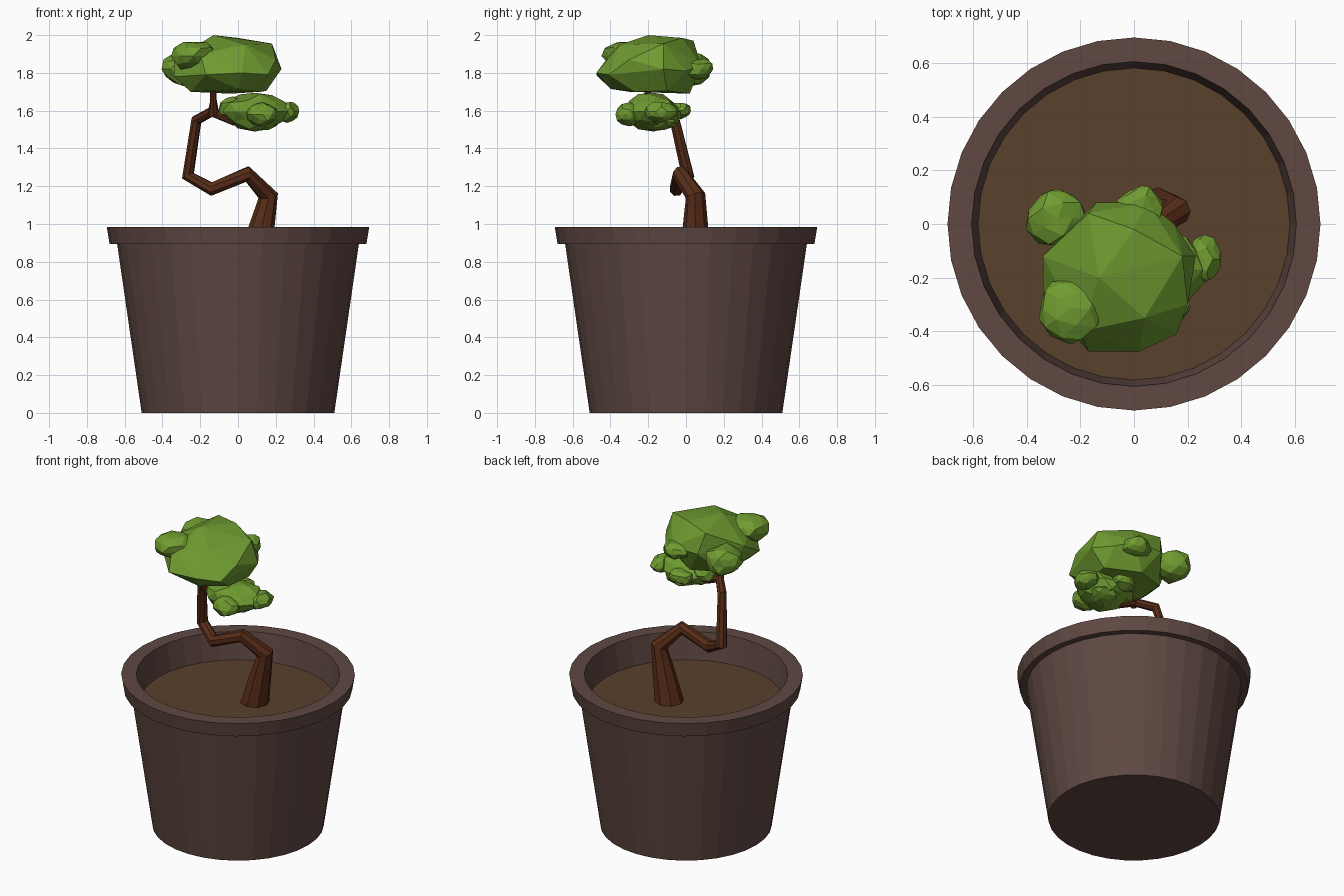
import bpy, bmesh, math, random
from mathutils import Vector

if "Cube" in bpy.data.objects:
    bpy.data.objects.remove(bpy.data.objects["Cube"])

random.seed(4)


def material(name, rgb):
    m = bpy.data.materials.new(name)
    m.diffuse_color = (*rgb, 1)
    m.use_nodes = True
    m.node_tree.nodes["Principled BSDF"].inputs["Base Color"].default_value = m.diffuse_color
    return m


CLAY = material("clay", (0.115, 0.065, 0.055))
SOIL = material("earth", (0.10, 0.052, 0.025))
BARK = material("bark", (0.10, 0.026, 0.009))
LEAF = material("leaf", (0.16, 0.33, 0.03))


def finish(name, bm, mat):
    bmesh.ops.recalc_face_normals(bm, faces=bm.faces)
    me = bpy.data.meshes.new(name)
    bm.to_mesh(me)
    bm.free()
    ob = bpy.data.objects.new(name, me)
    bpy.context.collection.objects.link(ob)
    me.materials.append(mat)
    return ob


def lathe(name, profile, mat, sides=32, cap_first=False, cap_last=False):
    bm = bmesh.new()
    rings = [[bm.verts.new((r * math.cos(math.tau * i / sides),
                            r * math.sin(math.tau * i / sides), z))
              for i in range(sides)] for r, z in profile]
    for a, b in zip(rings, rings[1:]):
        for i in range(sides):
            j = (i + 1) % sides
            bm.faces.new((a[i], a[j], b[j], b[i]))
    if cap_first:
        bm.faces.new(rings[0])
    if cap_last:
        bm.faces.new(rings[-1])
    return finish(name, bm, mat)


def branch(name, points):
    # points are (x, y, z, radius); eight-sided tapered tube
    cu = bpy.data.curves.new(name, 'CURVE')
    cu.dimensions = '3D'
    cu.bevel_depth = 1.0
    cu.bevel_resolution = 2
    cu.use_fill_caps = True
    sp = cu.splines.new('POLY')
    sp.use_smooth = False
    sp.points.add(len(points) - 1)
    for p, (x, y, z, r) in zip(sp.points, points):
        p.co = (x, y, z, 1)
        p.radius = r
    ob = bpy.data.objects.new(name, cu)
    bpy.context.collection.objects.link(ob)
    cu.materials.append(BARK)
    bpy.ops.object.select_all(action='DESELECT')
    ob.select_set(True)
    bpy.context.view_layer.objects.active = ob
    bpy.ops.object.convert(target='MESH')


def add_lobe(bm, centre, radii, detail=2):
    # faceted ellipsoid with uneven surface
    verts = bmesh.ops.create_icosphere(bm, subdivisions=detail, radius=1)['verts']
    for v in verts:
        k = random.uniform(0.86, 1.1)
        v.co = Vector([c + r * k * n for c, r, n in zip(centre, radii, v.co)])


# Pot: outer wall, overhanging rim, inner wall down to the soil
lathe("pot", [(0.51, 0), (0.64, 0.895), (0.68, 0.895), (0.695, 0.985),
              (0.605, 0.985), (0.58, 0.80)], CLAY, cap_first=True)
lathe("soil", [(0.582, 0.81)], SOIL, cap_first=True)

# Trunk and the two twigs that carry the foliage
branch("trunk", [(0.085, 0.05, 0.79, 0.088), (0.125, 0.05, 0.98, 0.068),
                 (0.16, 0.05, 1.15, 0.053), (0.05, -0.03, 1.265, 0.042),
                 (-0.14, -0.05, 1.185, 0.038), (-0.265, 0.01, 1.255, 0.035),
                 (-0.22, -0.06, 1.55, 0.029), (-0.13, -0.16, 1.60, 0.025)])
branch("upper_twig", [(-0.13, -0.15, 1.58, 0.032), (-0.13, -0.19, 1.65, 0.018),
                      (-0.135, -0.22, 1.76, 0.015)])
branch("lower_twig", [(-0.15, -0.15, 1.60, 0.025), (-0.02, -0.17, 1.54, 0.02),
                      (0.08, -0.17, 1.55, 0.015)])

# Upper foliage: one large chiselled mass with small lobes
bm = bmesh.new()
hull = [(-0.34, -0.12, 1.87), (-0.34, -0.28, 1.78), (-0.17, -0.475, 1.79),
        (0.02, -0.475, 1.80), (0.16, -0.41, 1.79), (0.20, -0.30, 1.87),
        (0.23, -0.12, 1.82), (0.15, 0.00, 1.81), (0.05, 0.08, 1.84),
        (-0.14, 0.08, 1.84), (0.18, -0.12, 1.955), (0.04, -0.35, 1.95),
        (-0.13, -0.20, 2.0), (-0.17, 0.04, 1.97), (0.0, -0.02, 1.985),
        (-0.2, -0.40, 1.90), (-0.25, -0.30, 1.70), (0.12, -0.27, 1.70),
        (0.15, -0.10, 1.705), (-0.04, 0.02, 1.69), (-0.24, -0.05, 1.70),
        (0.0, -0.40, 1.715)]
bmesh.ops.convex_hull(bm, input=[bm.verts.new(p) for p in hull])
add_lobe(bm, (-0.235, -0.315, 1.89), (0.125, 0.125, 0.08), 2)
add_lobe(bm, (-0.285, 0.02, 1.82), (0.12, 0.115, 0.09), 2)
add_lobe(bm, (0.03, 0.06, 1.82), (0.09, 0.085, 0.06), 2)
finish("upper_foliage", bm, LEAF)

# Lower foliage: flatter, lumpier pad
bm = bmesh.new()
for c, r in [((0.09, -0.17, 1.595), (0.17, 0.15, 0.10)),
             ((0.26, -0.13, 1.595), (0.062, 0.09, 0.055)),
             ((0.13, -0.30, 1.58), (0.09, 0.075, 0.06)),
             ((0.06, -0.03, 1.60), (0.08, 0.06, 0.045)),
             ((-0.03, -0.16, 1.61), (0.075, 0.09, 0.06)),
             ((0.12, -0.14, 1.54), (0.10, 0.09, 0.05))]:
    add_lobe(bm, c, r)
finish("lower_foliage", bm, LEAF)
